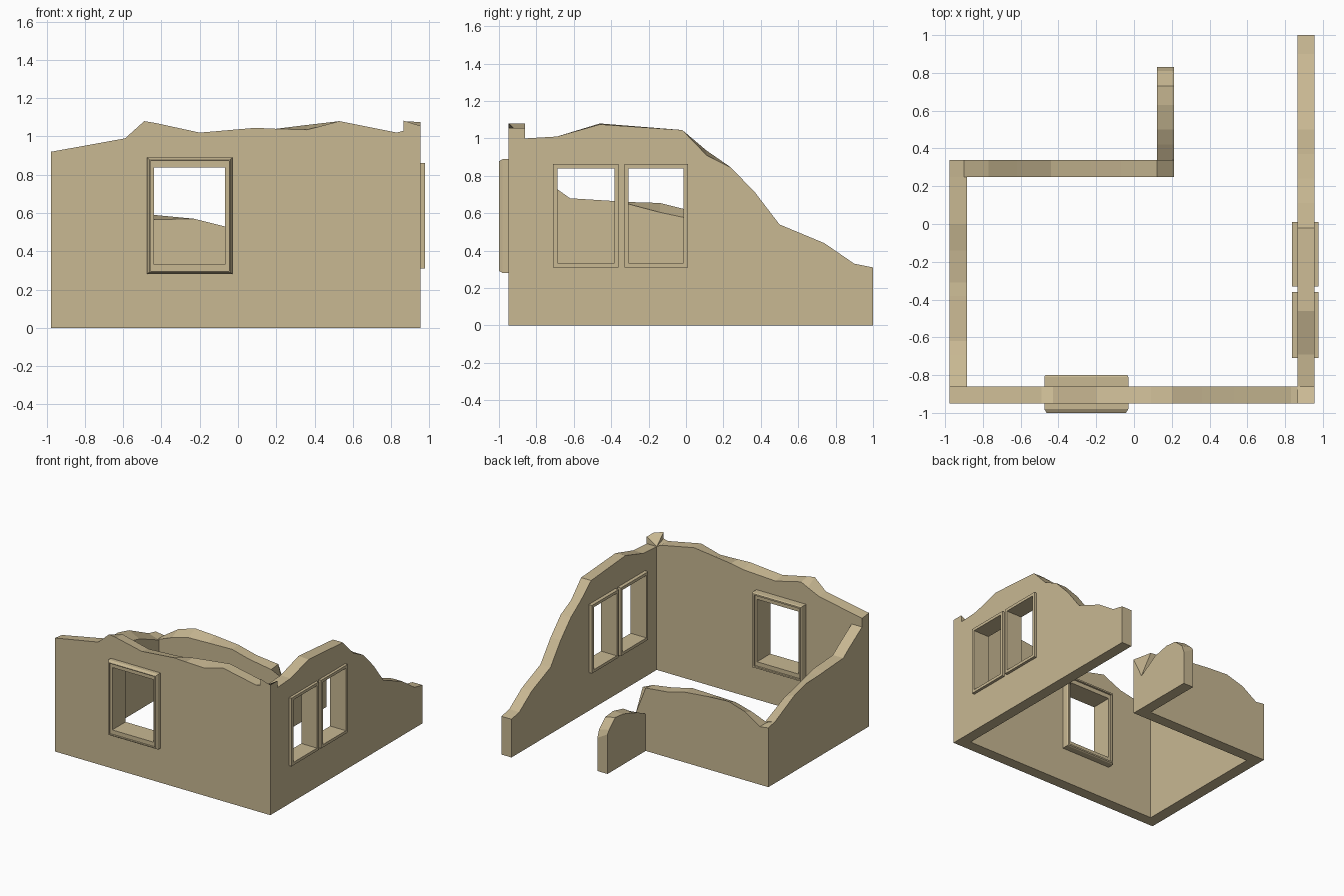
import bpy, bmesh, math

if "Cube" in bpy.data.objects:
    bpy.data.objects.remove(bpy.data.objects["Cube"])

# Sandy stone colour shared by all parts
stone = bpy.data.materials.new("sandy_stone")
stone.diffuse_color = (0.58, 0.48, 0.29, 1)
stone.use_nodes = True
stone.node_tree.nodes["Principled BSDF"].inputs["Base Color"].default_value = stone.diffuse_color


def place(axis, t, d, z):
    # t runs along the wall, d runs across its thickness
    return (t, d, z) if axis == 'x' else (d, t, z)


def to_object(name, bm):
    bmesh.ops.recalc_face_normals(bm, faces=bm.faces)
    me = bpy.data.meshes.new(name)
    bm.to_mesh(me)
    bm.free()
    me.materials.append(stone)
    ob = bpy.data.objects.new(name, me)
    bpy.context.collection.objects.link(ob)
    return ob


def wall(name, axis, outer, inner, profile):
    """Broken wall; profile holds (position, outer top z, inner top z)."""
    bm = bmesh.new()
    rings = [[bm.verts.new(place(axis, t, d, z)) for d, z in
              ((outer, 0), (outer, zo), (inner, zi), (inner, 0))]
             for t, zo, zi in profile]
    for a, b in zip(rings, rings[1:]):
        for i in range(4):
            j = (i + 1) % 4
            bm.faces.new((a[i], a[j], b[j], b[i]))
    bm.faces.new(rings[0])
    bm.faces.new(rings[-1][::-1])
    bmesh.ops.recalc_face_normals(bm, faces=bm.faces)
    bmesh.ops.dissolve_limit(bm, angle_limit=math.radians(0.5),
                             verts=bm.verts, edges=bm.edges)
    return to_object(name, bm)


def frame(name, axis, t0, t1, z0, z1, section):
    """Window frame; section is a closed list of (side inset, z inset, depth)."""
    bm = bmesh.new()
    rings = [[bm.verts.new(place(axis, t, d, z)) for t, z in
              ((t0 + s, z0 + h), (t1 - s, z0 + h), (t1 - s, z1 - h), (t0 + s, z1 - h))]
             for s, h, d in section]
    for a, b in zip(rings, rings[1:] + rings[:1]):
        for i in range(4):
            j = (i + 1) % 4
            bm.faces.new((a[i], a[j], b[j], b[i]))
    return to_object(name, bm)


def cut_hole(target, axis, t0, t1, z0, z1, d0, d1):
    bm = bmesh.new()
    bmesh.ops.create_cube(bm, size=1)
    for v in bm.verts:
        v.co = place(axis, t0 if v.co.x < 0 else t1,
                     d0 if v.co.y < 0 else d1, z0 if v.co.z < 0 else z1)
    cutter = to_object("hole_cutter", bm)
    cutter.hide_render = True
    mod = target.modifiers.new("hole", 'BOOLEAN')
    mod.operation = 'DIFFERENCE'
    mod.solver = 'EXACT'
    mod.object = cutter
    bpy.context.view_layer.objects.active = target
    bpy.ops.object.modifier_apply(modifier=mod.name)
    bpy.data.objects.remove(cutter)


# Walls with crumbled tops
front = wall("front_wall", 'x', -0.95, -0.86, [
    (-0.977, 0.92, 0.91), (-0.59, 0.99, 0.985), (-0.49, 1.08, 1.03), (-0.43, 1.07, 1.06),
    (-0.20, 1.02, 1.005), (0.09, 1.045, 1.02), (0.20, 1.04, 1.04), (0.36, 1.035, 1.06),
    (0.53, 1.08, 1.08), (0.83, 1.02, 1.02), (0.865, 1.03, 1.0)])

right = wall("right_wall", 'y', 0.955, 0.865, [
    (-0.95, 1.055, 1.083), (-0.861, 1.055, 1.0), (-0.86, 1.0, 1.0), (-0.69, 1.01, 1.01),
    (-0.46, 1.075, 1.08), (-0.02, 1.045, 1.045), (0.11, 0.91, 0.935), (0.24, 0.845, 0.845),
    (0.37, 0.71, 0.71), (0.50, 0.54, 0.54), (0.74, 0.44, 0.44), (0.90, 0.33, 0.33),
    (1.0, 0.31, 0.31)])

wall("left_wall", 'y', -0.977, -0.884, [
    (-0.86, 0.84, 0.84), (-0.69, 0.73, 0.73), (-0.62, 0.68, 0.68), (-0.38, 0.665, 0.665),
    (-0.31, 0.66, 0.65), (-0.14, 0.655, 0.605), (0.0, 0.62, 0.575), (0.25, 0.50, 0.47)])

wall("back_wall", 'x', 0.34, 0.25, [
    (-0.977, 0.48, 0.50), (-0.90, 0.47, 0.47), (-0.77, 0.555, 0.52), (-0.62, 0.60, 0.56),
    (-0.44, 0.59, 0.565), (-0.23, 0.57, 0.57), (-0.07, 0.53, 0.53), (0.123, 0.51, 0.50),
    (0.213, 0.28, 0.46)])

wall("back_stub_wall", 'y', 0.213, 0.123, [
    (0.34, 0.28, 0.30), (0.42, 0.33, 0.34), (0.50, 0.38, 0.37), (0.63, 0.41, 0.41),
    (0.73, 0.40, 0.42), (0.81, 0.33, 0.35), (0.83, 0.27, 0.32)])

# Front window: chamfered thin rim around a flat frame, proud on both sides
cut_hole(front, 'x', -0.455, -0.05, 0.31, 0.86, -1.1, -0.7)
frame("front_window_frame", 'x', -0.475, -0.03, 0.28, 0.89,
      [(0, 0, -0.98), (0.012, 0.012, -1.0), (0.018, 0.018, -1.0), (0.018, 0.018, -0.985),
       (0.037, 0.052, -0.985), (0.037, 0.052, -0.815), (0.018, 0.018, -0.815),
       (0.018, 0.018, -0.80), (0.006, 0.006, -0.80), (0, 0, -0.81)])

# Pair of right windows
for n, (a, b) in enumerate(((-0.71, -0.36), (-0.33, 0.01))):
    cut_hole(right, 'y', a + 0.01, b - 0.01, 0.32, 0.85, 0.7, 1.1)
    frame(f"right_window_frame_{n + 1}", 'y', a, b, 0.31, 0.862,
          [(0, 0, 0.977), (0.023, 0.023, 0.977), (0.023, 0.023, 0.836), (0, 0, 0.836)])
